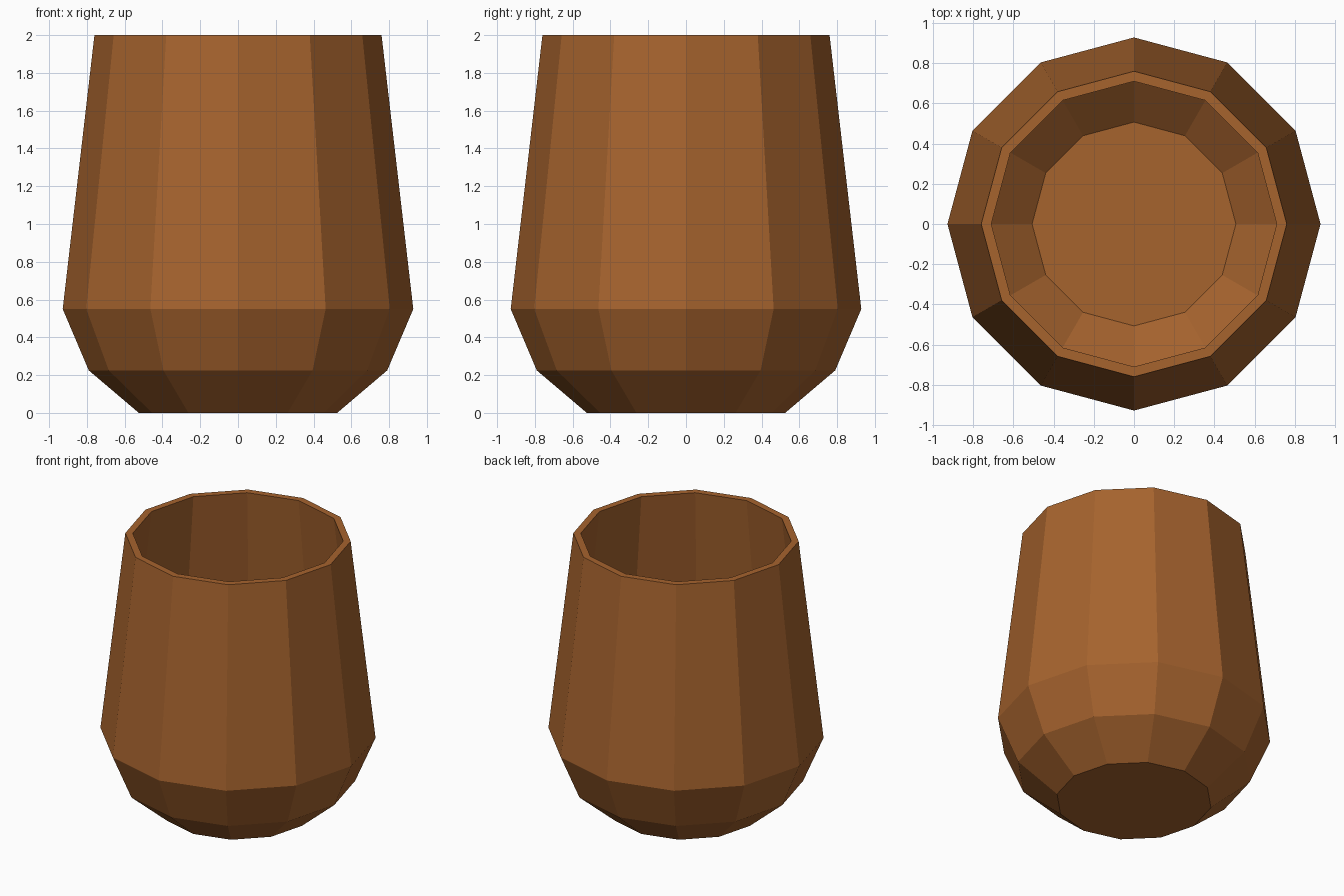
import bpy, bmesh
from math import cos, sin, pi

if "Cube" in bpy.data.objects:
    bpy.data.objects.remove(bpy.data.objects["Cube"])

SIDES = 12
# radius, height: outer wall up to the rim, then down the inner wall to the floor
PROFILE = [(0.525, 0), (0.79, 0.225), (0.928, 0.55), (0.76, 2.0),
           (0.71, 2.0), (0.877, 0.557), (0.749, 0.255), (0.507, 0.05)]

# Cup body: one ring of vertices per profile point
bm = bmesh.new()
rings = [[bm.verts.new((r * cos(2 * pi * i / SIDES), r * sin(2 * pi * i / SIDES), z))
          for i in range(SIDES)] for r, z in PROFILE]
for low, high in zip(rings, rings[1:]):
    for i in range(SIDES):
        j = (i + 1) % SIDES
        bm.faces.new((low[i], low[j], high[j], high[i]))

# Underside and inner floor
bm.faces.new(rings[0][::-1])
bm.faces.new(rings[-1])
bmesh.ops.recalc_face_normals(bm, faces=bm.faces)

mesh = bpy.data.meshes.new("cup")
bm.to_mesh(mesh)
bm.free()
cup = bpy.data.objects.new("cup", mesh)
bpy.context.collection.objects.link(cup)

# Brown clay
clay = bpy.data.materials.new("brown_clay")
clay.diffuse_color = (0.38, 0.125, 0.027, 1)
clay.use_nodes = True
clay.node_tree.nodes["Principled BSDF"].inputs["Base Color"].default_value = clay.diffuse_color
mesh.materials.append(clay)
